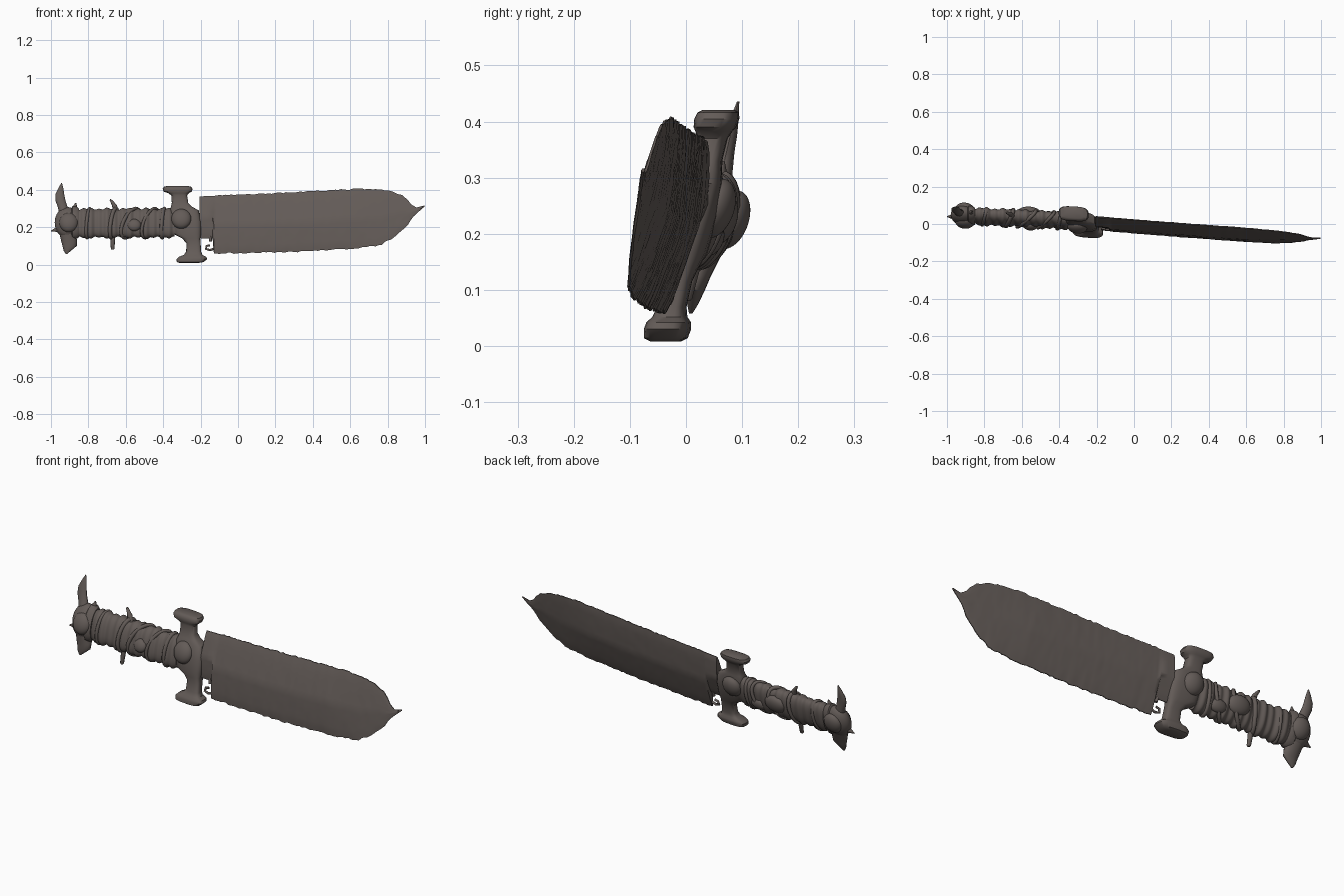
import bpy, bmesh, math, random
from mathutils import Vector

random.seed(4)
if "Cube" in bpy.data.objects:
    bpy.data.objects.remove(bpy.data.objects["Cube"])

metal = bpy.data.materials.new("dull grey brown metal")
metal.use_nodes = True
COLOR = (0.125, 0.105, 0.096, 1)
metal.diffuse_color = COLOR
metal.node_tree.nodes["Principled BSDF"].inputs["Base Color"].default_value = COLOR
parts = []


def lean(x, y, z):
    """Place a point on the leaning, slightly bent plane of the knife."""
    bend = -0.01 - 0.085 * x if x > -0.3 else 0.0155 - 0.05 * (x + 0.3)
    return Vector((x, y + bend + 0.22 * (z - 0.23), z))


def finish(name, bm):
    for v in bm.verts:
        v.co = lean(*v.co)
    bmesh.ops.recalc_face_normals(bm, faces=bm.faces)
    mesh = bpy.data.meshes.new(name)
    bm.to_mesh(mesh)
    bm.free()
    ob = bpy.data.objects.new(name, mesh)
    bpy.context.collection.objects.link(ob)
    mesh.materials.append(metal)
    parts.append(ob)
    return ob


def loft(name, axis, rings, power=1.0, sides=28):
    """Skin rings of (position, offset, half width, half depth)."""
    bm = bmesh.new()
    loops = []
    for pos, off, wide, deep in rings:
        loop = []
        for i in range(sides):
            a = math.tau * i / sides
            c, s = math.cos(a), math.sin(a)
            u = off + wide * math.copysign(abs(c) ** power, c)
            y = deep * math.copysign(abs(s) ** power, s)
            loop.append(bm.verts.new((pos, y, u) if axis == "x" else (u, y, pos)))
        loops.append(loop)
    for a, b in zip(loops, loops[1:]):
        for i in range(sides):
            j = (i + 1) % sides
            bm.faces.new((a[i], a[j], b[j], b[i]))
    bm.faces.new(loops[0])
    bm.faces.new(loops[-1])
    return finish(name, bm)


def ball(name, center, size):
    bm = bmesh.new()
    bmesh.ops.create_icosphere(bm, subdivisions=4, radius=1)
    for v in bm.verts:
        v.co = Vector(c + s * p for c, s, p in zip(center, size, v.co))
    return finish(name, bm)


def cord(name, points, radius, closed=False):
    curve = bpy.data.curves.new(name, "CURVE")
    curve.dimensions = "3D"
    curve.bevel_depth = radius
    curve.bevel_resolution = 2
    curve.use_fill_caps = True
    spline = curve.splines.new("POLY")
    spline.points.add(len(points) - 1)
    for p, co in zip(spline.points, points):
        p.co = (*lean(*co), 1)
    spline.use_cyclic_u = closed
    spline.use_smooth = True
    ob = bpy.data.objects.new(name, curve)
    bpy.context.collection.objects.link(ob)
    curve.materials.append(metal)


def along(table, x):
    for (x0, z0), (x1, z1) in zip(table, table[1:]):
        if x <= x1:
            return z0 + (z1 - z0) * max(0, x - x0) / (x1 - x0)
    return table[-1][1]


# Blade: broad lens section with a worn edge, a base notch and a tip spike
TOP = [(-.2, .365), (.7, .407), (.8, .397), (.88, .372), (.92, .33), (.95, .305), (1, .317)]
BOTTOM = [(-.21, .14), (-.135, .14), (-.13, .06), (.3, .068), (.6, .085),
          (.76, .105), (.84, .15), (.9, .2), (.94, .26), (1, .313)]
bm = bmesh.new()
columns = [-.205, -.17, -.136, -.129] + [-.115 + i * .0155 for i in range(72)] + [.997]
ROWS = 14
loops = []
for x in columns:
    hi, lo = along(TOP, x), along(BOTTOM, x)
    rough = .004 if -.1 < x < .93 else 0
    hi += random.uniform(-rough, rough)
    lo += random.uniform(-rough, rough)
    taper = min(1, (1.02 - x) * 2.2)
    front, back = [], []
    for r in range(ROWS + 1):
        t = 2 * r / ROWS - 1
        half = taper * .024 * (1 - abs(t)) ** .7 + .002
        z = lo + (hi - lo) * r / ROWS
        front.append(bm.verts.new((x, -half + random.uniform(-.0007, .0007), z)))
        back.append(bm.verts.new((x, half + random.uniform(-.0007, .0007), z)))
    loops.append(front + back[::-1])
for a, b in zip(loops, loops[1:]):
    for i in range(len(a)):
        j = (i + 1) % len(a)
        bm.faces.new((a[i], a[j], b[j], b[i]))
bm.faces.new(loops[0])
bm.faces.new(loops[-1])
finish("blade", bm)

# Torn hook left in the base notch
cord("notch_hook", [(-.13, 0, .085), (-.15, 0, .078), (-.172, 0, .084), (-.168, 0, .1), (-.15, 0, .104)], .006)
cord("notch_burr", [(-.15, 0, .15), (-.146, 0, .125)], .008)

# Cross guard: one flared loft with slanted arms and swollen middle
loft("guard", "z", [
    (.008, -.265, .045, .026), (.014, -.255, .072, .037), (.03, -.247, .082, .04),
    (.042, -.243, .074, .038), (.052, -.24, .05, .03), (.07, -.237, .04, .025),
    (.115, -.238, .038, .025), (.14, -.25, .048, .03), (.165, -.272, .075, .037),
    (.23, -.28, .083, .042), (.29, -.288, .078, .037), (.31, -.302, .056, .03),
    (.33, -.31, .044, .026), (.37, -.314, .042, .027), (.382, -.318, .055, .032),
    (.39, -.322, .074, .037), (.405, -.323, .08, .039), (.416, -.323, .074, .036),
    (.421, -.323, .055, .028)], power=.6)
for side, label in ((-1, "front"), (1, "back")):
    ball("guard_boss_" + label, (-.303, side * .034, .245), (.053, .034, .053))

# Grip with wrapped ripples
steps = 110
grip = []
for i in range(steps + 1):
    x = -.88 + .54 * i / steps
    ripple = .0035 * math.sin(x * 150) + .003 * math.sin(x * 61)
    grip.append((x, .222, .077 + ripple, .041 + ripple))
loft("grip", "x", grip, power=.85)


def band(name, x, slant, radius):
    points = []
    for i in range(40):
        a = math.tau * i / 40
        points.append((x + slant * math.sin(a + .6), .042 * math.sin(a), .222 + .078 * math.cos(a)))
    cord(name, points, radius, True)


for n, (x, slant, r) in enumerate([(-.8, .012, .009), (-.665, .02, .011), (-.575, .05, .01),
                                   (-.47, .045, .009), (-.4, .01, .01)]):
    band("grip_band_%d" % (n + 1), x, slant, r)

# Lumps and loose pegs on the grip
ball("grip_lump_front", (-.555, -.036, .212), (.036, .022, .032))
ball("grip_lump_back", (-.56, .036, .225), (.06, .028, .045))
ball("grip_lump_low", (-.455, .03, .19), (.045, .023, .03))
loft("grip_peg_top", "z", [(.28, -.65, .016, .014), (.32, -.662, .013, .011),
                           (.343, -.678, .008, .007), (.35, -.682, .003, .003)], sides=12)
loft("grip_peg_bottom", "z", [(.08, -.67, .006, .006), (.085, -.67, .01, .009),
                              (.15, -.67, .013, .012)], sides=12)

# Pommel: collar, swollen head and round bosses
loft("pommel_collar", "x", [(-.895, .225, .07, .042), (-.885, .225, .088, .05),
                            (-.865, .225, .088, .05), (-.85, .223, .076, .042)])
ball("pommel_head", (-.912, 0, .225), (.068, .05, .083))
for side, label in ((-1, "front"), (1, "back")):
    ball("pommel_boss_" + label, (-.905, side * .035, .225), (.05, .033, .052))

# Pommel crest, lower fin and small spikes
loft("pommel_crest", "z", [(.27, -.925, .03, .025), (.31, -.938, .026, .018), (.345, -.95, .027, .013),
                           (.375, -.953, .024, .011), (.41, -.947, .013, .007), (.436, -.943, .002, .002)], sides=12)
loft("pommel_fin", "z", [(.058, -.917, .004, .003), (.075, -.912, .02, .01), (.1, -.9, .038, .017),
                         (.125, -.903, .042, .022), (.17, -.91, .045, .035)], sides=14)
loft("pommel_end_spike", "x", [(-1, .18, .002, .002), (-.975, .187, .011, .012),
                               (-.94, .2, .035, .032)], sides=14)
loft("pommel_thorn", "z", [(.29, -.88, .022, .018), (.31, -.872, .012, .011),
                           (.33, -.868, .003, .003)], sides=12)

# Smooth shading with crisp edges
bpy.ops.object.select_all(action="DESELECT")
for ob in parts:
    ob.select_set(True)
bpy.context.view_layer.objects.active = parts[0]
bpy.ops.object.shade_smooth_by_angle(angle=math.radians(40))
